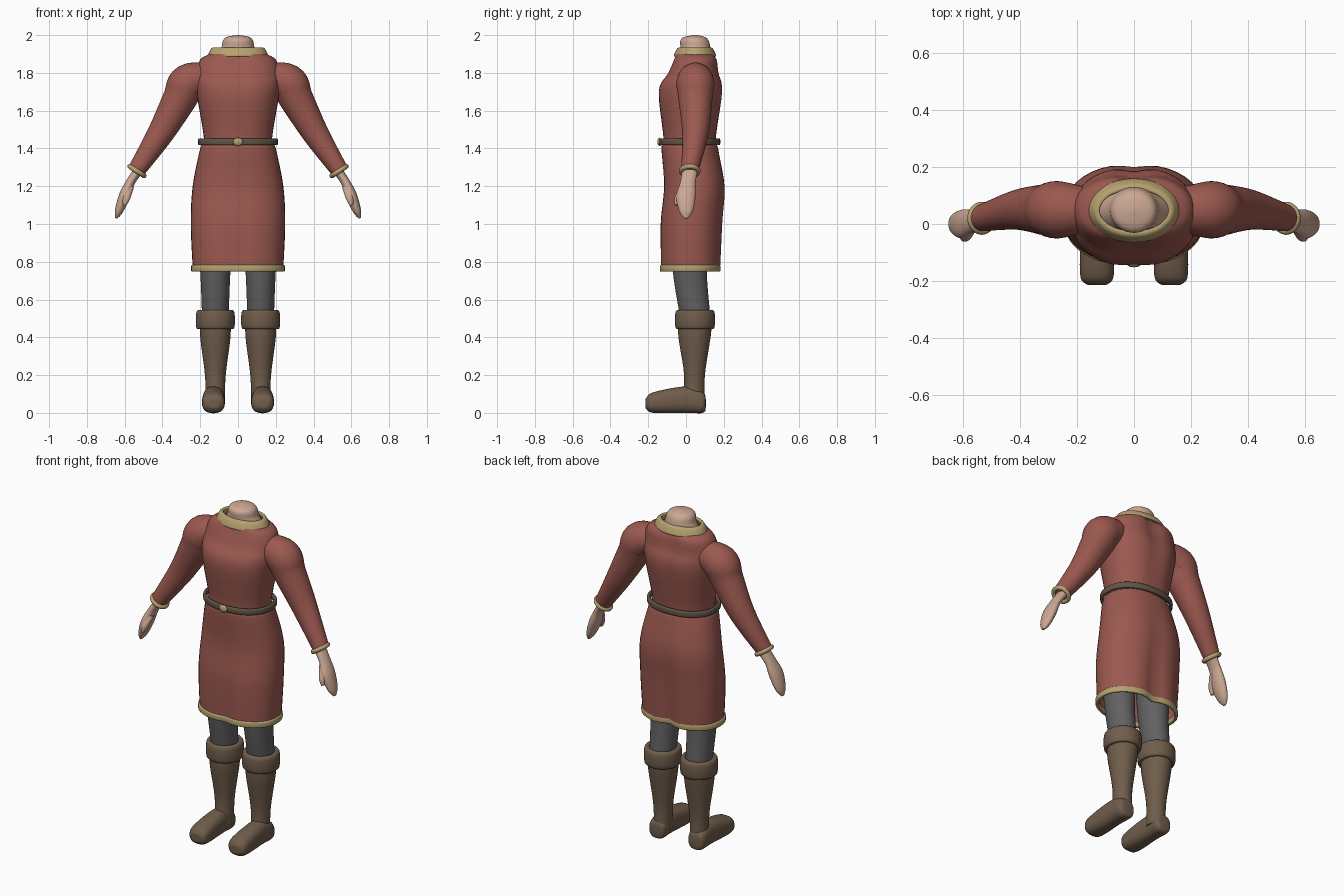
import bpy, bmesh
from math import sin, cos, pi, exp, copysign, radians
from mathutils import Vector

if "Cube" in bpy.data.objects:
    bpy.data.objects.remove(bpy.data.objects["Cube"])


def material(name, red, green, blue):
    colour = (red, green, blue, 1)
    mat = bpy.data.materials.new(name)
    mat.use_nodes = True
    mat.diffuse_color = colour
    mat.node_tree.nodes["Principled BSDF"].inputs["Base Color"].default_value = colour
    return mat


red_cloth = material("red cloth", 0.33, 0.1, 0.08)
gold_trim = material("gold trim", 0.47, 0.36, 0.16)
skin = material("skin", 0.6, 0.39, 0.29)
grey_cloth = material("grey cloth", 0.12, 0.12, 0.12)
boot_leather = material("boot leather", 0.16, 0.11, 0.07)
belt_leather = material("belt leather", 0.12, 0.09, 0.06)


def smooth_rows(rows, steps):
    """Catmull-Rom interpolation between rows of numbers."""
    result = []
    last = len(rows) - 1
    for i in range(last):
        before, start, end, after = (rows[max(0, min(last, i + k))] for k in (-1, 0, 1, 2))
        for step in range(steps):
            t = step / steps
            result.append([
                q + t / 2 * (r - p + t * (2 * p - 5 * q + 4 * r - s + t * (3 * q - p - 3 * r + s)))
                for p, q, r, s in zip(before, start, end, after)])
    return result + [list(rows[last])]


def oval(middle, across, along, power=1.0, count=40):
    """Ring of points; a power below one makes it squarer."""
    points = []
    for i in range(count):
        c, s = cos(2 * pi * i / count), sin(2 * pi * i / count)
        points.append(middle + across * copysign(abs(c) ** power, c)
                      + along * copysign(abs(s) ** power, s))
    return points


def bridge(name, rings, mat, capped):
    """Join rings of points into one smooth surface."""
    bm = bmesh.new()
    loops = [[bm.verts.new(point) for point in ring] for ring in rings]
    for low, high in zip(loops, loops[1:]):
        for i in range(len(low)):
            bm.faces.new((low[i - 1], low[i], high[i], high[i - 1]))
    if capped:
        bm.faces.new(loops[0])
        bm.faces.new(loops[-1])
    bmesh.ops.remove_doubles(bm, verts=bm.verts, dist=0.0001)
    bmesh.ops.recalc_face_normals(bm, faces=bm.faces)
    mesh = bpy.data.meshes.new(name)
    bm.to_mesh(mesh)
    bm.free()
    mesh.materials.append(mat)
    mesh.shade_smooth()
    mesh.set_sharp_from_angle(angle=radians(50))
    bpy.context.collection.objects.link(bpy.data.objects.new(name, mesh))


def body(name, mat, rows, x=0.0, power=0.9, capped=True, cleft=0.0, lengthwise=False):
    """Loft rows of height, front, back, half width.
    Lengthwise rows are depth, bottom, top, half width."""
    rings = []
    for place, first, second, width in smooth_rows(rows, 5):
        if lengthwise:
            a, b = Vector((x, place, first)), Vector((x, place, second))
        else:
            a, b = Vector((x, first, place)), Vector((x, second, place))
        ring = oval((a + b) / 2, Vector((width, 0, 0)), (b - a) / 2, power)
        # Hollow down the middle, shallower at the front, vanishing at the waist
        for i, point in enumerate(ring):
            facing = max(-0.5, sin(2 * pi * i / len(ring)))
            point.y -= cleft * abs(place - 1.4) * facing * exp(-(point.x / 0.05) ** 2)
        rings.append(ring)
    bridge(name, rings, mat, capped)


def band(name, mat, row, height, inset, flare=0.0, **options):
    """Closed rounded strip standing on a row of the body."""
    def shifted(rise, grow):
        z, front, back, width = row
        return (z + rise, front - grow, back + grow, width + grow)
    rows = [shifted(0, -inset), shifted(0, 0), shifted(height, flare),
            shifted(height, flare - inset), shifted(0, -inset)]
    body(name, mat, rows, capped=False, **options)


def limb(name, mat, side, rows, flat=1.0):
    """Tube through rows of x, y, z, radius; flat widens it in depth."""
    rows = smooth_rows(rows, 6)
    rings = []
    for i, (x, y, z, radius) in enumerate(rows):
        start, end = rows[max(0, i - 1)], rows[min(len(rows) - 1, i + 1)]
        across = Vector((start[2] - end[2], 0, end[0] - start[0])).normalized() * radius
        across.x *= side
        across.z *= 1
        rings.append(oval(Vector((x * side, y, z)), across, Vector((0, radius * flat, 0))))
    bridge(name, rings, mat, True)


# Tunic from collar to open skirt
body("tunic", red_cloth, [
    (1.9, -0.06, 0.15, 0.15), (1.87, -0.07, 0.17, 0.2), (1.8, -0.1, 0.18, 0.22),
    (1.7, -0.15, 0.2, 0.22), (1.45, -0.12, 0.16, 0.18), (1.4, -0.13, 0.17, 0.2),
    (1.2, -0.12, 0.21, 0.24), (1, -0.14, 0.2, 0.25), (0.77, -0.14, 0.19, 0.24)],
    capped=False, cleft=0.05)
band("hem_trim", gold_trim, (0.75, -0.145, 0.19, 0.247), 0.03, 0.015, cleft=0.05)

# Belt with round buckle
band("belt", belt_leather, (1.42, -0.14, 0.18, 0.21), 0.03, 0.015)
bpy.ops.mesh.primitive_uv_sphere_add(segments=20, ring_count=10, location=(0, -0.14, 1.435))
buckle = bpy.context.object
buckle.name = "buckle"
buckle.scale = (0.026, 0.012, 0.022)
buckle.data.materials.append(gold_trim)
buckle.data.shade_smooth()

# Neck and collar
body("neck", skin, [
    (1.87, -0.04, 0.14, 0.13), (1.93, -0.03, 0.13, 0.09), (1.97, -0.03, 0.12, 0.08),
    (1.99, -0.01, 0.1, 0.06), (2, 0.04, 0.06, 0.01)], power=1)
band("collar", gold_trim, (1.89, -0.065, 0.16, 0.16), 0.04, 0.02, flare=-0.02, power=1)

for side, label in ((1, "left_"), (-1, "right_")):
    # Sleeve, cuff, hand and thumb
    limb(label + "sleeve", red_cloth, side, [
        (0.13, 0.05, 1.78, 0.07), (0.26, 0.05, 1.75, 0.1), (0.31, 0.05, 1.66, 0.09),
        (0.41, 0.05, 1.48, 0.07), (0.54, 0.02, 1.28, 0.046)])
    bpy.ops.mesh.primitive_torus_add(
        major_radius=0.045, minor_radius=0.013, major_segments=32,
        location=(0.535 * side, 0.02, 1.28), rotation=(0, -0.58 * side, 0))
    cuff = bpy.context.object
    cuff.name = label + "cuff"
    cuff.data.materials.append(gold_trim)
    cuff.data.shade_smooth()
    limb(label + "hand", skin, side, [
        (0.53, 0.02, 1.28, 0.025), (0.57, 0.01, 1.22, 0.024), (0.6, 0, 1.15, 0.03),
        (0.63, 0, 1.07, 0.022), (0.645, 0, 1.03, 0.006)], flat=1.7)
    limb(label + "thumb", skin, side, [
        (0.57, -0.01, 1.2, 0.02), (0.59, -0.04, 1.14, 0.02), (0.6, -0.05, 1.1, 0.01)])

    # Legging
    leg = 0.12 * side
    body(label + "legging", grey_cloth, [
        (1, -0.08, 0.12, 0.1), (0.75, -0.07, 0.11, 0.08), (0.5, -0.03, 0.13, 0.07)],
        x=leg, power=1)

    # Boot shaft, foot and turned-down top
    body(label + "boot_shaft", boot_leather, [
        (0.5, -0.04, 0.14, 0.08), (0.4, -0.04, 0.13, 0.08),
        (0.2, -0.01, 0.1, 0.055), (0.05, -0.02, 0.1, 0.05)], x=leg, power=1)
    body(label + "foot", boot_leather, [
        (0.105, 0.03, 0.07, 0.02), (0.09, 0, 0.11, 0.05), (0, 0, 0.14, 0.055),
        (-0.17, 0, 0.11, 0.06), (-0.21, 0.02, 0.08, 0.04), (-0.215, 0.04, 0.06, 0.01)],
        x=leg + 0.01 * side, power=0.8, lengthwise=True)
    band(label + "boot_cuff", boot_leather, (0.45, -0.055, 0.15, 0.1), 0.085, 0.03,
         x=leg, power=1)
